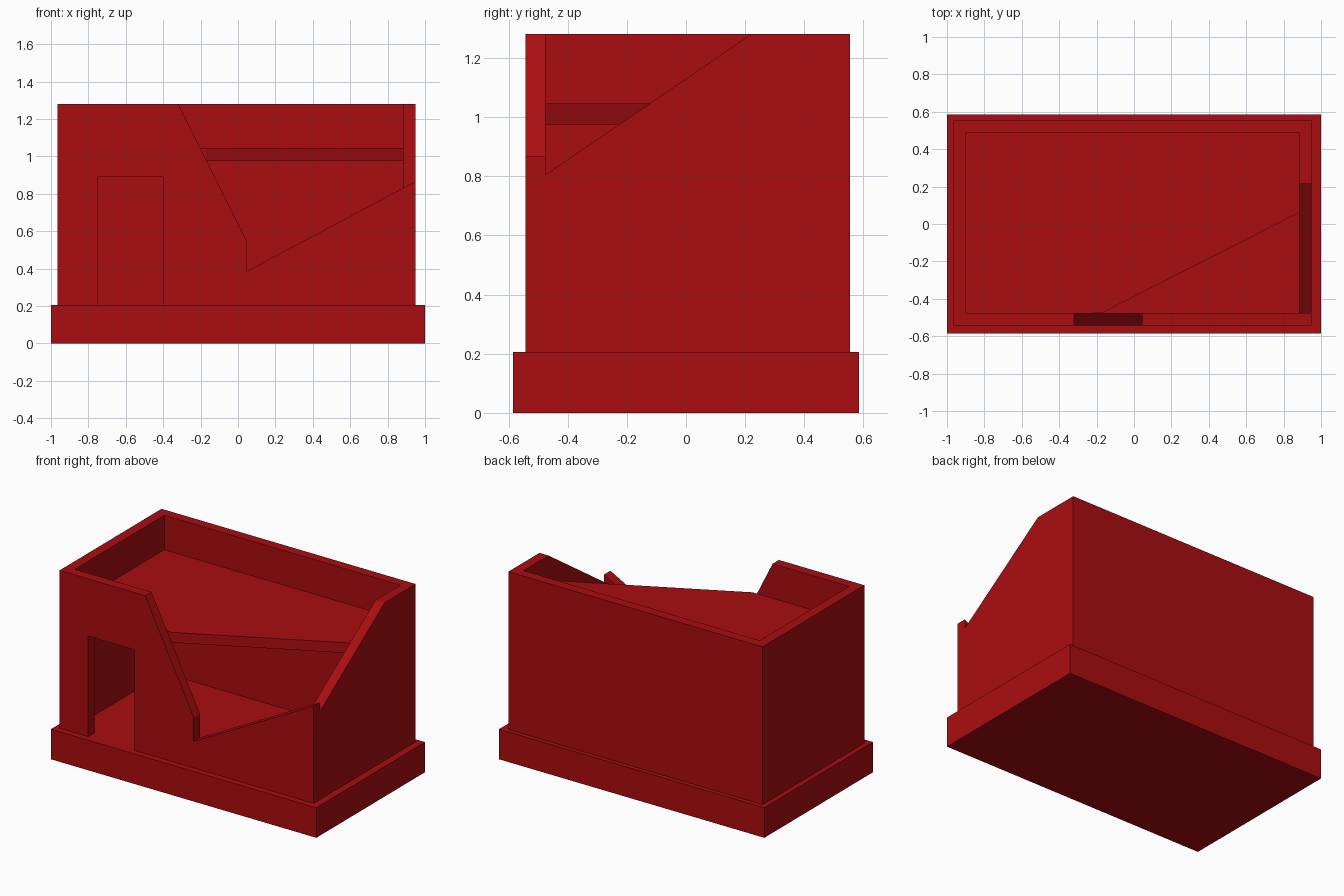
import bpy
import bmesh
from mathutils import Vector

cube = bpy.data.objects.get("Cube")
if cube:
    bpy.data.objects.remove(cube, do_unlink=True)

# Single brick red colour
RED = (0.40, 0.004, 0.005, 1)
mat = bpy.data.materials.new("brick_red")
mat.use_nodes = True
mat.diffuse_color = RED
mat.node_tree.nodes["Principled BSDF"].inputs["Base Color"].default_value = RED


def prism(name, outline, axis, start, end):
    """Extrude a flat outline along an axis; the outline uses the other two axes in order."""
    bm = bmesh.new()
    verts = []
    for p in outline:
        co = list(p)
        co.insert(axis, start)
        verts.append(bm.verts.new(co))
    face = bm.faces.new(verts)
    move = Vector((0, 0, 0))
    move[axis] = end - start
    top = bmesh.ops.extrude_face_region(bm, geom=[face])["geom"]
    bmesh.ops.translate(bm, vec=move, verts=[g for g in top if isinstance(g, bmesh.types.BMVert)])
    bmesh.ops.recalc_face_normals(bm, faces=bm.faces)
    mesh = bpy.data.meshes.new(name)
    bm.to_mesh(mesh)
    bm.free()
    mesh.materials.append(mat)
    obj = bpy.data.objects.new(name, mesh)
    bpy.context.collection.objects.link(obj)
    return obj


def rect(a0, a1, b0, b1):
    return [(a0, b0), (a1, b0), (a1, b1), (a0, b1)]


# Outer and inner wall planes, and levels
LEFT, RIGHT, FRONT, BACK = -0.965, 0.95, -0.543, 0.555
IN_LEFT, IN_RIGHT, IN_FRONT, IN_BACK = -0.897, 0.882, -0.475, 0.488
BASE, TOP = 0.205, 1.28

# Plinth
prism("base", rect(-1, 1, -0.585, 0.585), 2, 0, BASE)

# Intact walls
prism("back_wall", rect(LEFT, RIGHT, BASE, TOP), 1, IN_BACK, BACK)
prism("right_wall", rect(IN_FRONT, IN_BACK, BASE, TOP), 0, LEFT, IN_LEFT)

# Broken side wall with a sloping top
prism("left_wall", [(IN_FRONT, BASE), (IN_BACK, BASE), (IN_BACK, TOP), (0.22, TOP),
                    (IN_FRONT, 0.805)], 0, IN_RIGHT, RIGHT)

# Broken front wall with doorway
prism("front_wall", [(LEFT, BASE), (-0.75, BASE), (-0.75, 0.89), (-0.4, 0.89), (-0.4, BASE),
                     (RIGHT, BASE), (RIGHT, 0.867), (0.045, 0.385), (0.045, 0.55),
                     (-0.32, TOP), (LEFT, TOP)], 1, FRONT, IN_FRONT)

# Upper floor, broken off diagonally
prism("upper_floor", [(IN_LEFT, IN_FRONT), (-0.17, IN_FRONT), (IN_RIGHT, 0.06),
                      (IN_RIGHT, IN_BACK), (IN_LEFT, IN_BACK)], 2, 0.975, 1.045)
